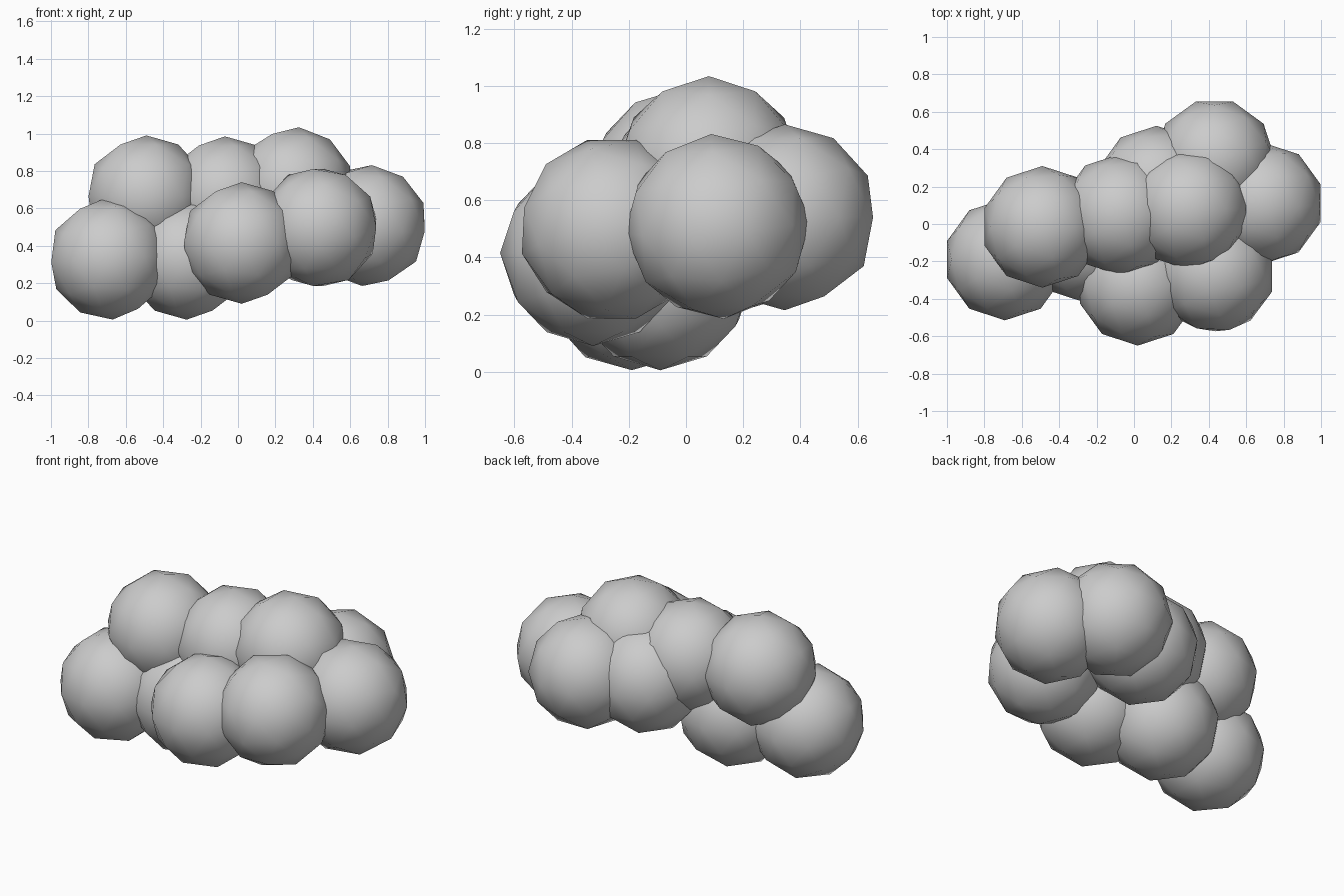
import bpy
from math import radians
from mathutils import Vector, Matrix

if "Cube" in bpy.data.objects:
    bpy.data.objects.remove(bpy.data.objects["Cube"])

R = 0.325

# one entry per ball: name, centre, tilt of its pole (azimuth, angle), spin
balls = [
    ("lower_left_ball",   (-0.69, -0.19, 0.33),  (180, 3.5), 0),
    ("upper_left_ball",   (-0.49, -0.015, 0.665), (0, 0), 0),
    ("lower_middle_ball", (-0.275, -0.09, 0.33), (0, 0), 0),
    ("front_middle_ball", (0.02, -0.325, 0.415), (0, 0), 0),
    ("upper_middle_ball", (-0.07, 0.05, 0.66),   (0, 0), 0),
    ("upper_right_ball",  (0.295, 0.08, 0.71),   (0, 5.5), 0),
    ("front_right_ball",  (0.43, -0.26, 0.498),  (-108, 16), 0),
    ("right_end_ball",    (0.69, 0.11, 0.508),   (-40, 6), 0),
    ("back_right_ball",   (0.43, 0.345, 0.54),   (0, 0), 18),
    ("back_middle_ball",  (0.12, 0.20, 0.54),    (0, 0), 0),
]


def add_ball(name, centre, tilt, spin):
    bpy.ops.mesh.primitive_ico_sphere_add(subdivisions=2, radius=R)
    ob = bpy.context.object
    ob.name = name
    az, angle = (radians(a) for a in tilt)
    axis = Matrix.Rotation(az, 3, 'Z') @ Vector((0, 1, 0))
    rot = Matrix.Rotation(angle, 4, axis) @ Matrix.Rotation(radians(spin), 4, 'Z')
    ob.matrix_world = Matrix.Translation(centre) @ rot
    bpy.ops.object.shade_smooth()


# cluster of overlapping balls
for b in balls:
    add_ball(*b)
